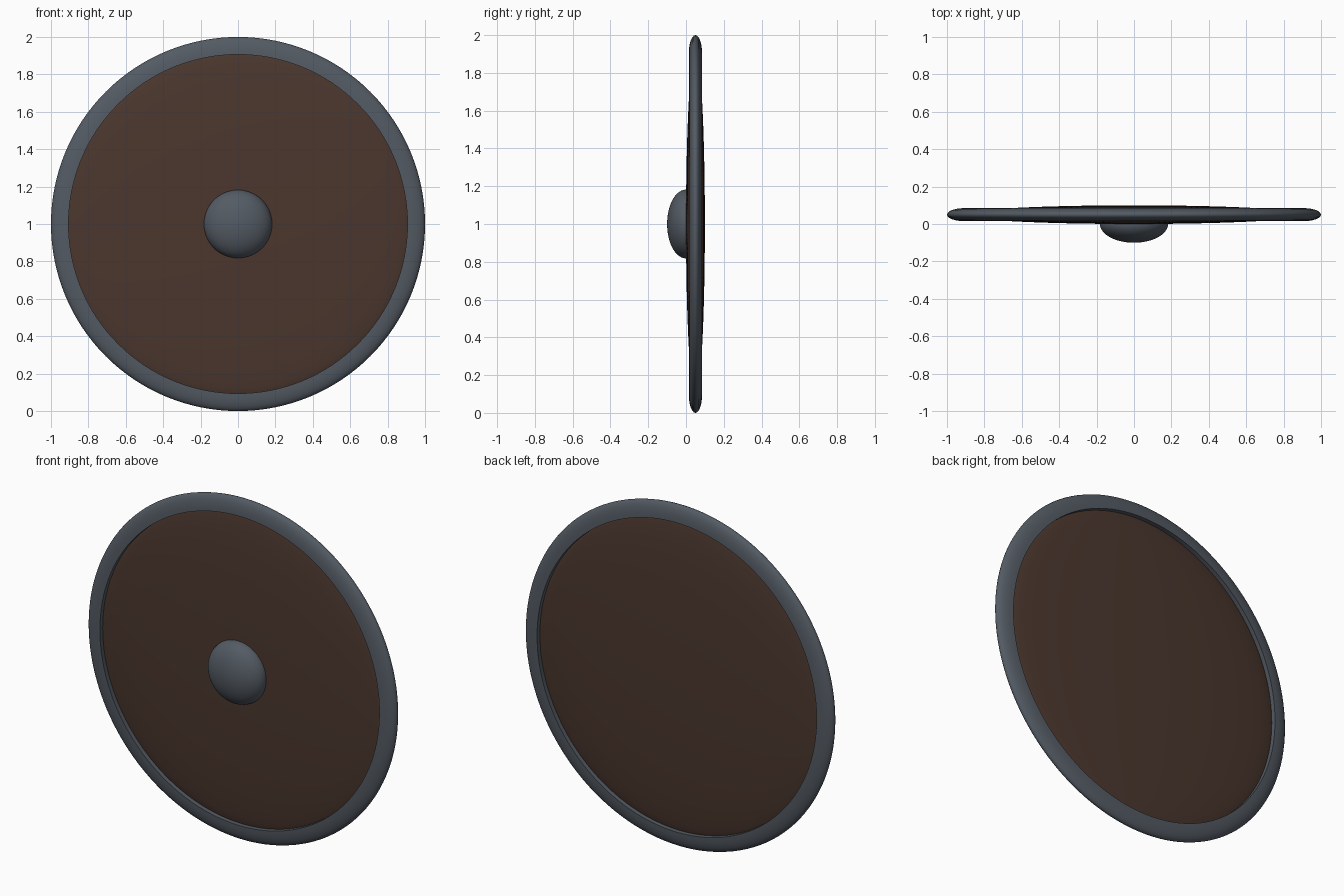
import bpy, bmesh, math
from mathutils import Matrix, Vector

if "Cube" in bpy.data.objects:
    bpy.data.objects.remove(bpy.data.objects["Cube"])


def material(name, rgb):
    m = bpy.data.materials.new(name)
    m.diffuse_color = (*rgb, 1)
    m.use_nodes = True
    m.node_tree.nodes["Principled BSDF"].inputs["Base Color"].default_value = m.diffuse_color
    return m


wood = material("dark brown wood", (0.070, 0.038, 0.027))
iron = material("slate grey iron", (0.088, 0.104, 0.126))


def finish(name, bm, mat):
    bmesh.ops.recalc_face_normals(bm, faces=bm.faces)
    mesh = bpy.data.meshes.new(name)
    bm.to_mesh(mesh)
    bm.free()
    mesh.materials.append(mat)
    obj = bpy.data.objects.new(name, mesh)
    bpy.context.collection.objects.link(obj)
    bpy.ops.object.select_all(action='DESELECT')
    obj.select_set(True)
    bpy.context.view_layer.objects.active = obj
    bpy.ops.object.shade_smooth_by_angle(angle=math.radians(50))


def ellipsoid(name, centre, radii, mat):
    # sphere with its poles turned to the front and back, then flattened
    bm = bmesh.new()
    bmesh.ops.create_uvsphere(bm, u_segments=96, v_segments=48, radius=1)
    bmesh.ops.transform(bm, verts=bm.verts,
                        matrix=Matrix.Translation(centre)
                        @ Matrix.Diagonal((*radii, 1))
                        @ Matrix.Rotation(math.pi / 2, 4, 'X'))
    finish(name, bm, mat)


# shallow lens-shaped board
ellipsoid("shield_board", (0, 0.05, 1), (0.92, 0.05, 0.92), wood)

# domed centre boss
ellipsoid("centre_boss", (0, 0, 1), (0.182, 0.1, 0.182), iron)

# rim: half-ellipse section with a straight inner wall, swept round the board
bm = bmesh.new()
inner, width, half, steps, sides = 0.906, 0.094, 0.035, 12, 128
profile = []
for i in range(steps + 1):
    a = -math.pi / 2 + math.pi * i / steps
    profile.append((inner + width * math.cos(a), half * math.sin(a)))
rings = []
for s in range(sides):
    t = 2 * math.pi * s / sides
    rings.append([bm.verts.new(Vector((r * math.cos(t), 0.05 + y, 1 + r * math.sin(t))))
                  for r, y in profile])
n = len(profile)
for s in range(sides):
    a, b = rings[s], rings[(s + 1) % sides]
    for i in range(n):
        j = (i + 1) % n
        bm.faces.new((a[i], a[j], b[j], b[i]))
finish("shield_rim", bm, iron)
